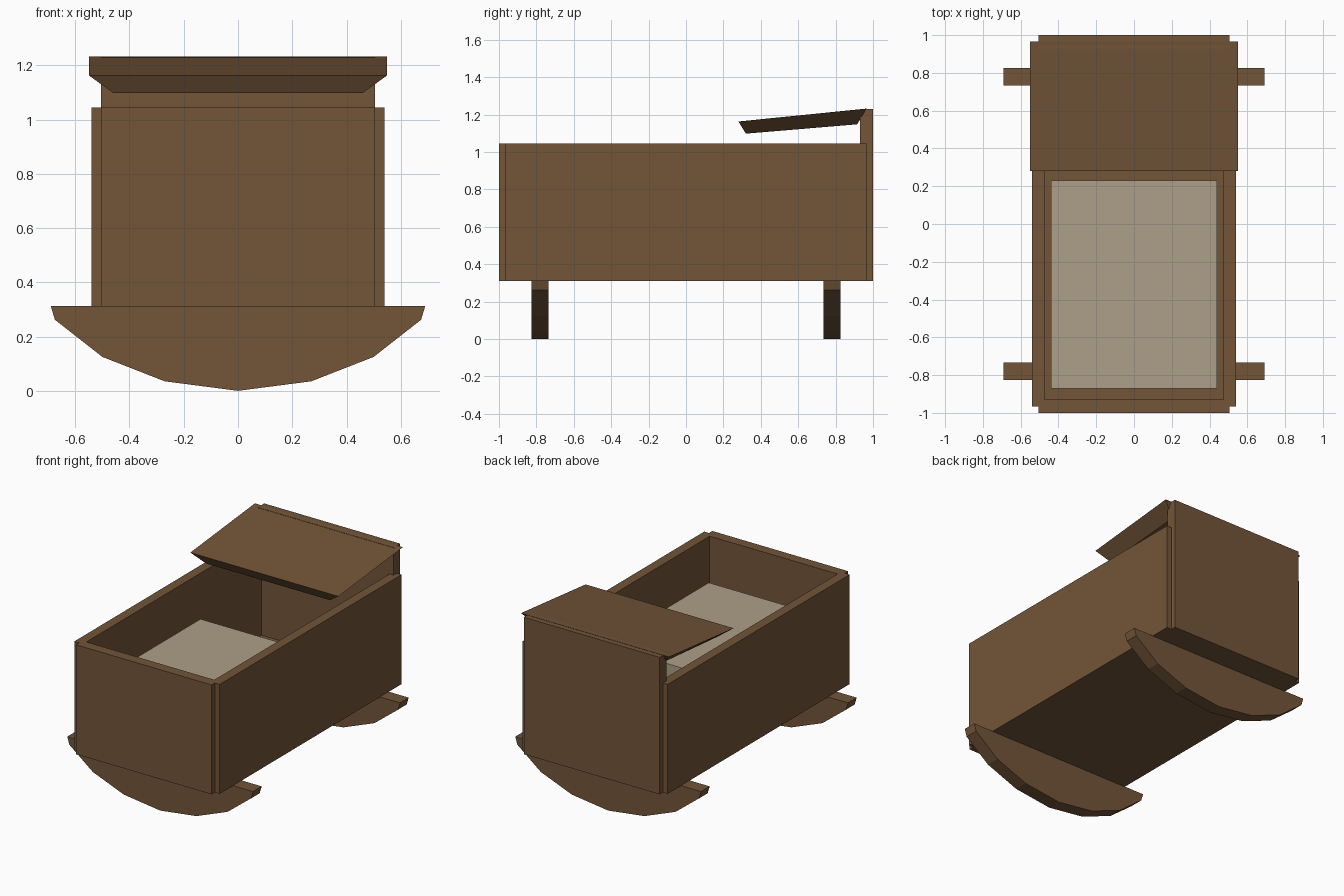
import bpy, math

if "Cube" in bpy.data.objects:
    bpy.data.objects.remove(bpy.data.objects["Cube"])


def material(name, rgb):
    m = bpy.data.materials.new(name)
    m.diffuse_color = (*rgb, 1)
    m.use_nodes = True
    m.node_tree.nodes["Principled BSDF"].inputs["Base Color"].default_value = m.diffuse_color
    return m


wood = material("brown wood", (0.17, 0.09, 0.04))
cloth = material("cream cloth", (0.42, 0.35, 0.25))


def mesh_object(name, verts, faces, mat):
    me = bpy.data.meshes.new(name)
    me.from_pydata(verts, [], faces)
    me.materials.append(mat)
    ob = bpy.data.objects.new(name, me)
    bpy.context.collection.objects.link(ob)
    return ob


def prism(name, bottom, top, mat):
    """Closed solid between two matching loops (counter-clockwise from outside the top)."""
    n = len(bottom)
    faces = [tuple(reversed(range(n))), tuple(range(n, 2 * n))]
    faces += [(i, (i + 1) % n, n + (i + 1) % n, n + i) for i in range(n)]
    return mesh_object(name, bottom + top, faces, mat)


def box(name, x, y, z, mat):
    loop = [(x[0], y[0]), (x[1], y[0]), (x[1], y[1]), (x[0], y[1])]
    return prism(name, [(*p, z[0]) for p in loop], [(*p, z[1]) for p in loop], mat)


# Cradle walls
box("foot_panel", (-0.505, 0.505), (-1.0, -0.93), (0.31, 1.045), wood)
box("head_panel", (-0.505, 0.505), (0.93, 1.0), (0.31, 1.23), wood)
for side, s in (("left", -1), ("right", 1)):
    box(side + "_panel", sorted((s * 0.475, s * 0.54)), (-0.965, 0.965), (0.31, 1.045), wood)

# Floor, mattress base and blanket
box("floor", (-0.475, 0.475), (-0.93, 0.93), (0.31, 0.38), wood)
box("mattress", (-0.44, 0.44), (-0.87, 0.23), (0.38, 0.765), cloth)

# Sloping canopy with bevelled underside
under = [(-0.46, 0.32, 1.098), (0.46, 0.32, 1.098), (0.46, 0.915, 1.148), (-0.46, 0.915, 1.148)]
upper = [(-0.55, 0.28, 1.163), (0.55, 0.28, 1.163), (0.55, 0.965, 1.232), (-0.55, 0.965, 1.232)]
prism("canopy", under, upper, wood)

# Curved rockers
half = [(0.27, 0.035), (0.50, 0.125), (0.675, 0.262), (0.69, 0.312)]
outline = [(0, 0.0)] + half + [(-x, z) for x, z in reversed(half)]
for name, y in (("front_rocker", -0.78), ("back_rocker", 0.78)):
    prism(name, [(x, y + 0.046, z) for x, z in outline],
          [(x, y - 0.046, z) for x, z in outline], wood)
